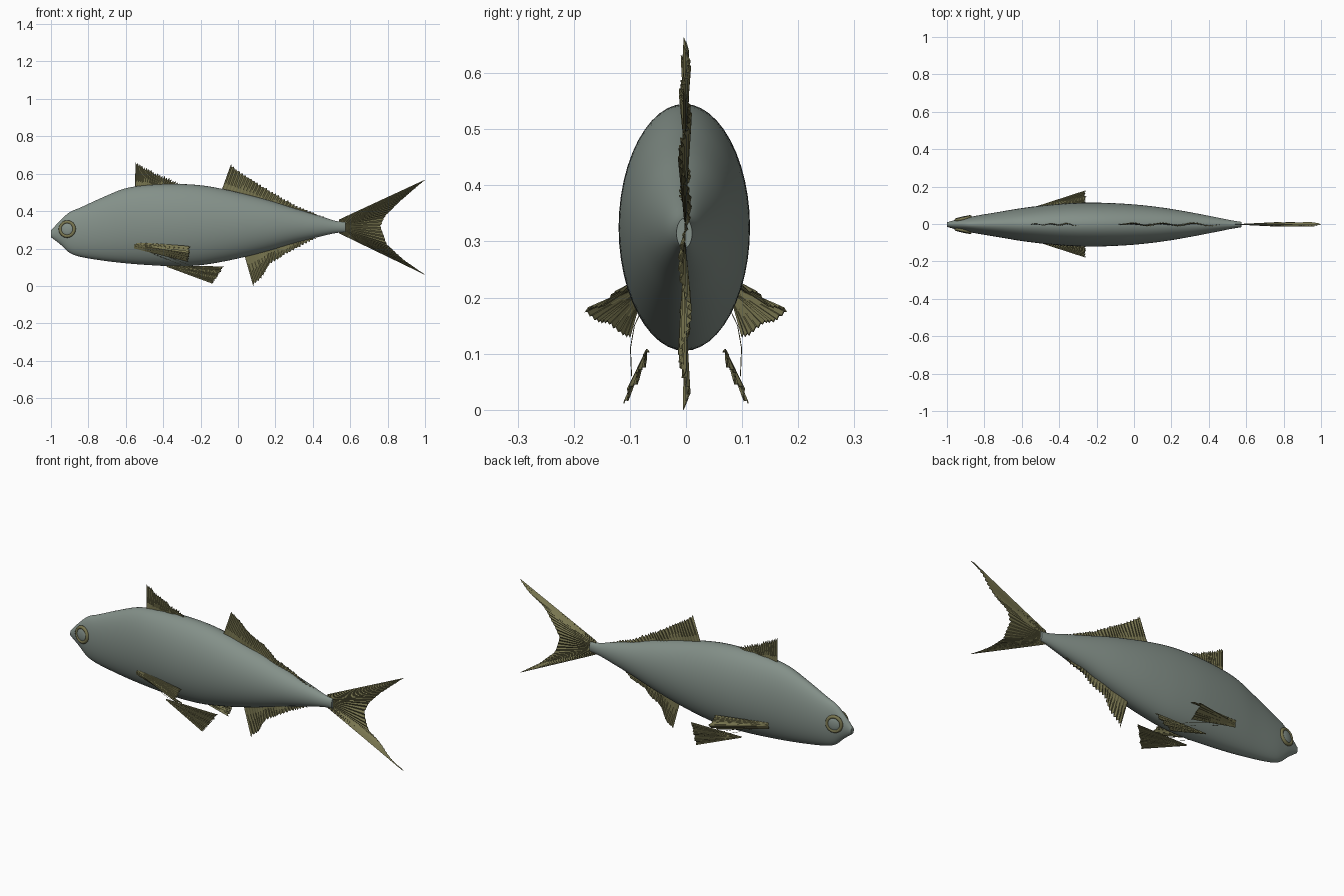
import bpy, bmesh, math, random
from mathutils import Vector

random.seed(4)
cube = bpy.data.objects.get("Cube")
if cube:
    bpy.data.objects.remove(cube, do_unlink=True)


def material(name, rgb):
    m = bpy.data.materials.new(name)
    m.use_nodes = True
    m.diffuse_color = (*rgb, 1)
    m.node_tree.nodes["Principled BSDF"].inputs["Base Color"].default_value = (*rgb, 1)
    return m


SKIN = material("grey_green_skin", (0.23, 0.28, 0.25))
FIN = material("olive_fin", (0.19, 0.18, 0.08))


def finish(name, bm, mat, smooth=True):
    bmesh.ops.recalc_face_normals(bm, faces=bm.faces)
    mesh = bpy.data.meshes.new(name)
    bm.to_mesh(mesh)
    bm.free()
    mesh.materials.append(mat)
    for p in mesh.polygons:
        p.use_smooth = smooth
    ob = bpy.data.objects.new(name, mesh)
    bpy.context.collection.objects.link(ob)
    return ob


def spline(pts, t):
    """Catmull-Rom point at t in 0..1 over a list of vectors."""
    f = t * (len(pts) - 1)
    i = min(int(f), len(pts) - 2)
    u = f - i
    a, b = pts[max(i - 1, 0)], pts[i]
    c, d = pts[i + 1], pts[min(i + 2, len(pts) - 1)]
    return 0.5 * (2 * b + (c - a) * u + (2 * a - 5 * b + 4 * c - d) * u ** 2
                  + (3 * b - 3 * c + d - a) * u ** 3)


def along(pts, t):
    """Point at a fraction of the length of a polyline."""
    lengths = [(b - a).length for a, b in zip(pts, pts[1:])]
    left = t * sum(lengths)
    for a, b, n in zip(pts, pts[1:], lengths):
        if left <= n:
            return a.lerp(b, left / n)
        left -= n
    return pts[-1].copy()


# Body: elliptical rings, each given as x, bottom, top, half width
stations = [Vector(s) for s in (
    (-1.0, .26, .296, .012), (-.95, .222, .35, .026), (-.9, .177, .394, .036),
    (-.84, .155, .42, .048), (-.72, .135, .475, .068), (-.6, .121, .522, .088),
    (-.47, .111, .54, .104), (-.33, .105, .545, .115), (-.2, .111, .538, .117),
    (-.08, .13, .518, .113), (.04, .156, .49, .104), (.17, .19, .456, .088),
    (.3, .229, .415, .066), (.44, .264, .373, .039), (.52, .282, .348, .023),
    (.575, .288, .341, .014))]
SIDES = 48
bm = bmesh.new()
rings = []
for k in range(76):
    x, low, high, wide = spline(stations, k / 75)
    rings.append([bm.verts.new((x, -.003 + wide * math.cos(a),
                                (low + high) / 2 + (high - low) / 2 * math.sin(a)))
                  for a in (math.tau * j / SIDES for j in range(SIDES))])
for r, s in zip(rings, rings[1:]):
    for j in range(SIDES):
        n = (j + 1) % SIDES
        bm.faces.new((r[j], r[n], s[n], s[j]))
bm.faces.new(rings[0])
bm.faces.new(rings[-1])
body = finish("body", bm, SKIN)
bpy.context.view_layer.objects.active = body
body.select_set(True)
bpy.ops.object.shade_smooth_by_angle(angle=math.radians(50))
body.select_set(False)


def fin(name, root, edge, normal, rays=44, ripple=.008, jag=.014):
    """Rippled sheet of rays fanning from a root line to a ragged edge."""
    root = [Vector(p) for p in root]
    edge = [Vector(p) for p in edge]
    normal = Vector(normal).normalized()
    bm = bmesh.new()
    columns = []
    for k in range(rays + 1):
        t = k / rays
        a, b = along(root, t), along(edge, t)
        if 0 < k < rays:
            b -= (b - a).normalized() * jag * (k % 2 * .6 + random.random() * .4)
        wave = ripple * (math.sin(t * 19) * .6 + (k % 2 - .5) * .5)
        columns.append([bm.verts.new(a.lerp(b, s / 5) + normal * wave * s / 5)
                        for s in range(6)])
    for c, d in zip(columns, columns[1:]):
        for s in range(5):
            bm.faces.new((c[s], c[s + 1], d[s + 1], d[s]))
    ob = finish(name, bm, FIN, smooth=False)
    solid = ob.modifiers.new("thickness", "SOLIDIFY")
    solid.thickness = .002
    solid.offset = 0
    return ob


def midline(pairs):
    return [(x, -.002, z) for x, z in pairs]


# Fins on the midline
ACROSS = (0, 1, 0)
fin("first_dorsal_fin", midline([(-.55, .5), (-.33, .52)]),
    midline([(-.548, .663), (-.44, .61), (-.28, .54)]), ACROSS, jag=.02)
fin("second_dorsal_fin", midline([(-.095, .49), (.1, .45), (.42, .35)]),
    midline([(-.037, .65), (.0, .62), (.065, .58), (.175, .51), (.33, .425), (.46, .37)]),
    ACROSS, rays=60, ripple=.012)
fin("anal_fin", midline([(.03, .18), (.2, .22), (.4, .27)]),
    midline([(.082, 0), (.13, .045), (.17, .112), (.28, .18), (.42, .25)]),
    ACROSS, ripple=.011)
fin("tail_fin", midline([(.54, .354), (.54, .282)]),
    midline([(1, .567), (.87, .455), (.785, .37), (.765, .315), (.8, .22),
             (.885, .14), (1, .06)]), ACROSS, rays=64, ripple=.014, jag=.008)

# Paired fins, fin spines and eyes on both flanks
for flank, s in (("front", -1), ("back", 1)):
    fin(flank + "_pectoral_fin",
        [(-.555, s * .085, .235), (-.555, s * .08, .2)],
        [(-.255, s * .115, .21), (-.255, s * .18, .172), (-.265, s * .1, .13)],
        (0, s * .4, 1), rays=40, ripple=.007)
    fin(flank + "_pelvic_fin",
        [(-.385, s * .07, .108), (-.38, s * .072, .102)],
        [(-.075, s * .067, .104), (-.1, s * .085, .06), (-.135, s * .112, .012)],
        (0, s, .5), rays=30, ripple=.007, jag=.01)

    spine = bpy.data.curves.new(flank + "_pelvic_spine", "CURVE")
    spine.dimensions = "3D"
    spine.bevel_depth = .0008
    spine.bevel_resolution = 0
    for dx in (0, .04):
        path = spine.splines.new("POLY")
        points = [(-.46 + dx, .08, .175), (-.4 + dx, .092, .15),
                  (-.3 + dx, .099, .11), (-.2 + dx, .097, .06)]
        path.points.add(len(points) - 1)
        for p, (x, y, z) in zip(path.points, points):
            p.co = (x, s * y, z, 1)
    spine.materials.append(FIN)
    bpy.context.collection.objects.link(bpy.data.objects.new(spine.name, spine))

    centre = Vector((-.913, s * .033 - .003, .304))
    facing = Vector((-.22, s, .05)).to_track_quat("Z", "Y")
    bpy.ops.mesh.primitive_torus_add(location=centre, major_radius=.038, minor_radius=.009,
                                     major_segments=32, minor_segments=10)
    ring = bpy.context.object
    bpy.ops.mesh.primitive_uv_sphere_add(location=centre, radius=.036, segments=24,
                                         ring_count=12)
    ball = bpy.context.object
    ball.scale.z = .3
    for ob, name, mat in ((ring, "_eye_ring", FIN), (ball, "_eyeball", SKIN)):
        ob.name = flank + name
        ob.rotation_mode = "QUATERNION"
        ob.rotation_quaternion = facing
        ob.data.materials.append(mat)
        for p in ob.data.polygons:
            p.use_smooth = True
